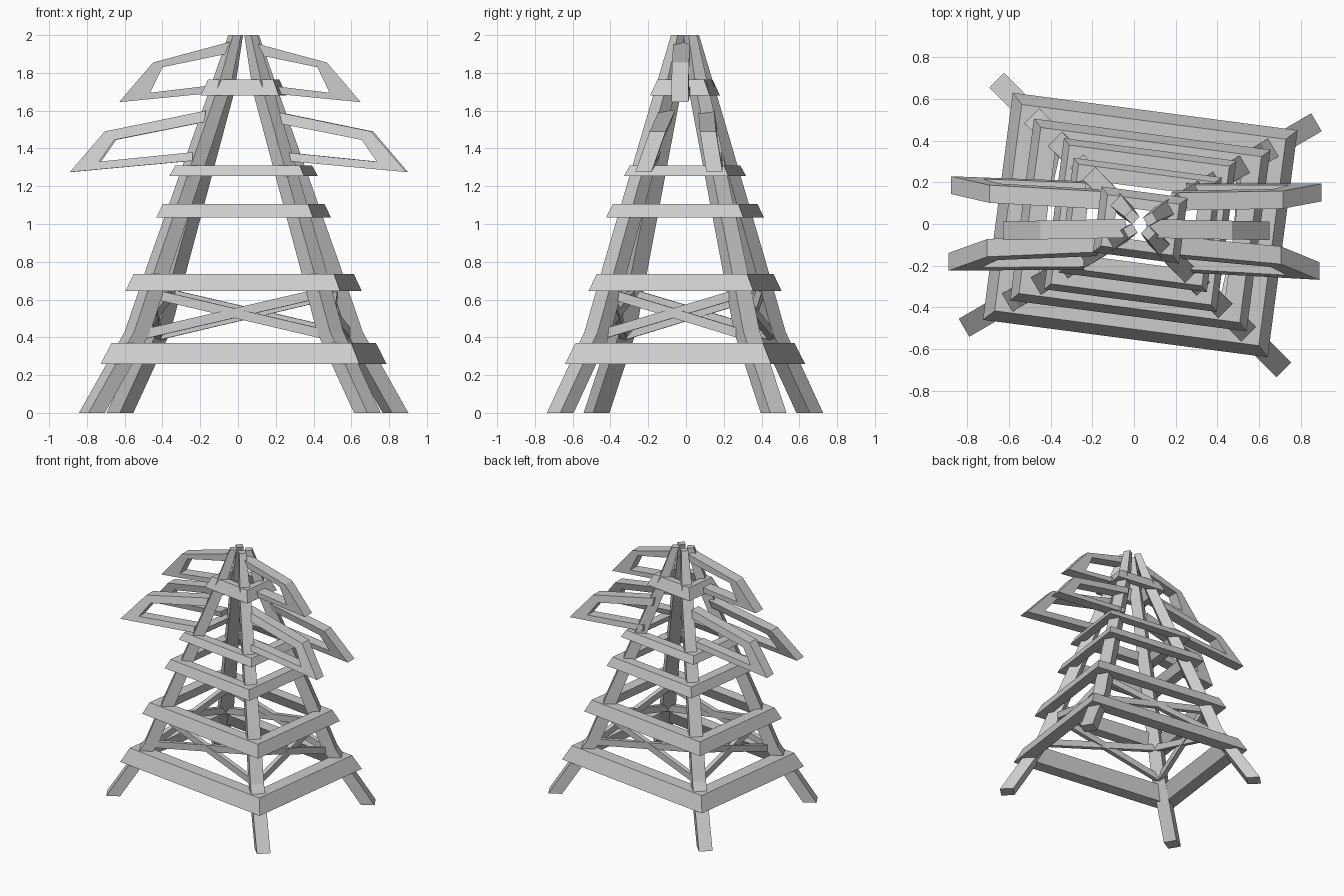
import bpy, bmesh
from math import radians, atan2, cos, sin
from mathutils import Matrix, Vector

if "Cube" in bpy.data.objects:
    bpy.data.objects.remove(bpy.data.objects["Cube"])

# The tower is turned slightly about the vertical
TURN = Matrix.Translation((0.03, -0.005, 0)) @ Matrix.Rotation(radians(-7.5), 4, 'Z')


def make(name, loops, closed=False, matrix=None):
    """Skin a series of equal-length loops; cap the ends or join them up."""
    bm = bmesh.new()
    rows = [[bm.verts.new(p) for p in loop] for loop in loops]
    n = len(rows[0])
    pairs = list(zip(rows, rows[1:]))
    if closed:
        pairs.append((rows[-1], rows[0]))
    else:
        bm.faces.new(rows[0])
        bm.faces.new(rows[-1])
    for a, b in pairs:
        for i in range(n):
            j = (i + 1) % n
            bm.faces.new((a[i], a[j], b[j], b[i]))
    if matrix:
        bm.transform(matrix)
    bmesh.ops.recalc_face_normals(bm, faces=bm.faces)
    mesh = bpy.data.meshes.new(name)
    bm.to_mesh(mesh)
    bm.free()
    ob = bpy.data.objects.new(name, mesh)
    bpy.context.collection.objects.link(ob)
    return ob


def rect(a, b, z):
    return [(-a, -b, z), (a, -b, z), (a, b, z), (-a, b, z)]


# Sloped ring frames: half width, half depth, bottom, top, inset, band width
rings = [
    (0.69, 0.55, 0.26, 0.37, 0.05, 0.10),
    (0.573, 0.44, 0.645, 0.735, 0.038, 0.085),
    (0.418, 0.366, 1.035, 1.105, 0.03, 0.075),
    (0.359, 0.278, 1.255, 1.31, 0.027, 0.07),
    (0.209, 0.159, 1.68, 1.765, 0.035, 0.05),
]
for k, (a, b, z0, z1, s, w) in enumerate(rings):
    make(f"ring_frame_{k + 1}",
         [rect(a, b, z0), rect(a - s, b - s, z1),
          rect(a - s - w, b - s - w, z1), rect(a - w, b - w, z0)],
         closed=True, matrix=TURN)

# Bent, tapering corner legs: height, outer radius, width
leg_path = [(0, 0.98, 0.10), (0.43, 0.70, 0.10), (0.80, 0.555, 0.095),
            (1.70, 0.19, 0.08), (2.0, 0.08, 0.05)]
corners = [(-1, -1), (1, -1), (1, 1), (-1, 1)]
for k, (sx, sy) in enumerate(corners):
    ang = atan2(0.60 * sy, 0.775 * sx)
    out = Vector((cos(ang), sin(ang), 0))
    side = Vector((-sin(ang), cos(ang), 0))
    loops = []
    for z, r, w in leg_path:
        up = Vector((0, 0, z))
        loops.append([out * (r - i * w) + side * (j * w / 2) + up
                      for i, j in ((0, -1), (0, 1), (1, 1), (1, -1))])
    make(f"corner_leg_{k + 1}", loops, matrix=TURN)


def bar(name, p, q, normal, w=0.05, t=0.035):
    """Rectangular bar between two points."""
    p, q = Vector(p), Vector(q)
    n = Vector(normal)
    v = (q - p).cross(n).normalized()
    make(name, [[c + v * (i * w / 2) + n * (j * t / 2)
                 for i, j in ((-1, -1), (1, -1), (1, 1), (-1, 1))] for c in (p, q)],
         matrix=TURN)


# Crossed braces on all four sides
LO, HI = (0.51, 0.395, 0.41), (0.44, 0.34, 0.63)
for s, name in ((-1, "front"), (1, "back")):
    for m in (-1, 1):
        bar(f"{name}_brace", (m * LO[0], s * LO[1], LO[2]),
            (-m * HI[0], s * HI[1], HI[2]), (0, 1, 0))
for s, name in ((-1, "left"), (1, "right")):
    for m in (-1, 1):
        bar(f"{name}_brace", (s * LO[0], m * LO[1], LO[2]),
            (s * HI[0], -m * HI[1], HI[2]), (1, 0, 0))


# U-shaped cable arms: outline in x and z, leaning in y
def arm(name, outline, side, cx, lean, thick):
    loops = []
    for h in (-thick / 2, thick / 2):
        loop = []
        for x, z in outline:
            x = cx + side * x
            loop.append((x, lean(x, z) + h, z))
        loops.append(loop)
    make(name, loops)


upper = [(0.05, 1.965), (0.46, 1.855), (0.64, 1.645), (0.18, 1.69),
         (0.18, 1.73), (0.475, 1.695), (0.41, 1.83), (0.05, 1.905)]
lower = [(0.17, 1.60), (0.705, 1.49), (0.89, 1.275), (0.24, 1.335),
         (0.24, 1.38), (0.735, 1.33), (0.655, 1.445), (0.18, 1.54)]
for side, name in ((-1, "left"), (1, "right")):
    arm(f"upper_arm_{name}", upper, side, 0.01,
        lambda x, z: -0.02 - 0.02 * abs(x), 0.09)
    arm(f"lower_arm_front_{name}", lower, side, 0,
        lambda x, z: -0.205 + 0.33 * (z - 1.27) - 0.025 * x, 0.085)
    arm(f"lower_arm_back_{name}", lower, side, 0.01,
        lambda x, z: 0.17 - 0.18 * (z - 1.27) - 0.02 * x, 0.085)
